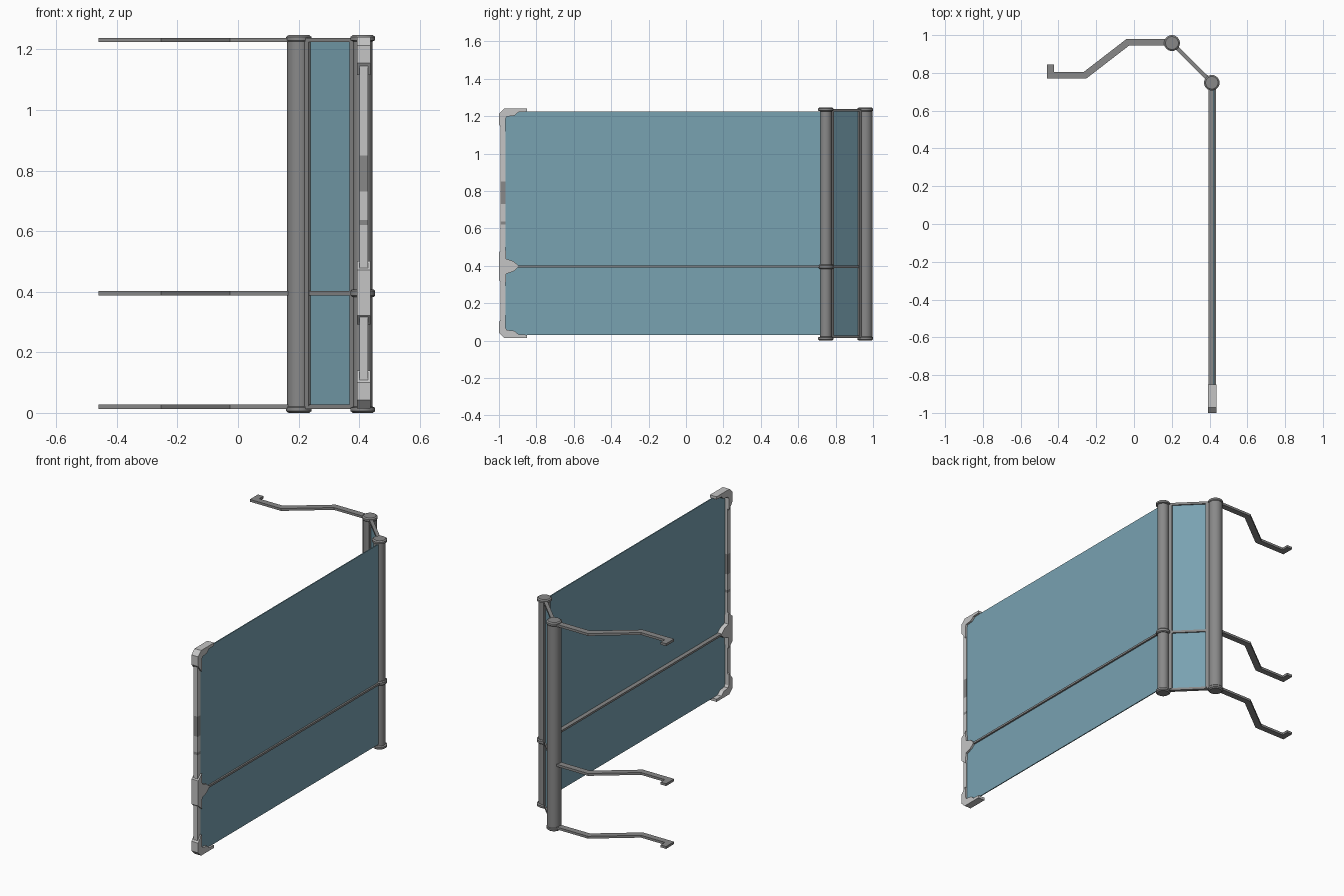
import bpy, bmesh, math
from mathutils import Vector, Matrix

if "Cube" in bpy.data.objects:
    bpy.data.objects.remove(bpy.data.objects["Cube"])


def material(name, rgb):
    m = bpy.data.materials.new(name)
    m.diffuse_color = (*rgb, 1)
    m.use_nodes = True
    m.node_tree.nodes["Principled BSDF"].inputs["Base Color"].default_value = m.diffuse_color
    return m


GREY = material("mid grey metal", (0.25, 0.25, 0.25))
LIGHT = material("light grey plastic", (0.56, 0.56, 0.56))
BLUE = material("blue panel", (0.19, 0.36, 0.44))


def finish(name, bm, mat):
    bmesh.ops.recalc_face_normals(bm, faces=bm.faces)
    me = bpy.data.meshes.new(name)
    bm.to_mesh(me)
    bm.free()
    ob = bpy.data.objects.new(name, me)
    bpy.context.collection.objects.link(ob)
    me.materials.append(mat)
    return ob


def prism(name, pts, lo, hi, mat, axis="z"):
    """Extrude a 2D outline: (x, y) along z, or (y, z) along x."""
    bm = bmesh.new()
    place = (lambda p, d: (p[0], p[1], d)) if axis == "z" else (lambda p, d: (d, p[0], p[1]))
    a = [bm.verts.new(place(p, lo)) for p in pts]
    b = [bm.verts.new(place(p, hi)) for p in pts]
    bm.faces.new(a)
    bm.faces.new(b)
    n = len(pts)
    for i in range(n):
        j = (i + 1) % n
        bm.faces.new((a[i], a[j], b[j], b[i]))
    return finish(name, bm, mat)


def box(name, x, y, z, mat):
    return prism(name, [(x[0], y[0]), (x[1], y[0]), (x[1], y[1]), (x[0], y[1])], z[0], z[1], mat)


def ribbon(path, w):
    """Outline of a flat bar of width w following a path, with mitred corners."""
    ps = [Vector(p) for p in path]
    left, right = [], []
    for i, p in enumerate(ps):
        d0 = (p - ps[i - 1]).normalized() if i else (ps[1] - p).normalized()
        d1 = (ps[i + 1] - p).normalized() if i < len(ps) - 1 else d0
        n0, n1 = Vector((-d0.y, d0.x)), Vector((-d1.y, d1.x))
        m = (n0 + n1) / (1 + n0.dot(n1)) * (w / 2)
        left.append(p + m)
        right.append(p - m)
    return [tuple(p) for p in left + right[::-1]]


def lathe(name, centre, profile, mat, seg=32):
    """Solid of revolution from (radius, z) points, closed at both ends."""
    bm = bmesh.new()
    rings = []
    for r, z in profile:
        rings.append([bm.verts.new((centre[0] + r * math.cos(2 * math.pi * k / seg),
                                    centre[1] + r * math.sin(2 * math.pi * k / seg), z))
                      for k in range(seg)])
    for a, b in zip(rings, rings[1:]):
        for k in range(seg):
            j = (k + 1) % seg
            bm.faces.new((a[k], a[j], b[j], b[k]))
    bm.faces.new(rings[0])
    bm.faces.new(rings[-1])
    ob = finish(name, bm, mat)
    bpy.context.view_layer.objects.active = ob
    ob.select_set(True)
    bpy.ops.object.shade_smooth_by_angle(angle=math.radians(30))
    ob.select_set(False)
    return ob


P1 = Vector((0.201, 0.958))   # rear post
P2 = Vector((0.412, 0.748))   # corner post
LEVELS = {"bottom": 0.02, "middle": 0.395, "top": 1.231}

# Posts with bevelled end caps
for name, c, r, rc in (("rear_post", P1, 0.039, 0.042), ("corner_post", P2, 0.032, 0.041)):
    lathe(name, c, [(r, 0.012), (r, 1.235)], GREY)
    for end, z0, s in (("bottom", 0.0, 1), ("top", 1.247, -1)):
        lathe(f"{name}_{end}_cap", c,
              [(rc - 0.008, z0), (rc, z0 + s * 0.006), (rc, z0 + s * 0.017), (r, z0 + s * 0.021)], GREY)

# Collar on the corner post at the middle rail
lathe("corner_post_collar", P2, [(0.036, 0.383), (0.041, 0.388), (0.041, 0.402), (0.036, 0.407)], GREY)

# Channels that hold the narrow panel against the posts
d = (P2 - P1).normalized()
for name, c, s, reach in (("rear_post_channel", P1, 1, 0.056), ("corner_post_channel", P2, -1, 0.052)):
    prism(name, ribbon([c, c + d * s * reach], 0.022), 0.022, 1.225, GREY)

# Hooked arms and short rails at three levels
arm = [(-0.442, 0.845), (-0.442, 0.787), (-0.26, 0.787), (-0.033, 0.962), (0.19, 0.962)]
for level, z in LEVELS.items():
    prism(f"{level}_arm", ribbon(arm, 0.036), z - 0.007, z + 0.007, GREY)
    prism(f"{level}_short_rail", ribbon([P1, P2], 0.02), z - 0.007, z + 0.007, GREY)

# Panels
prism("narrow_panel", ribbon([P1, P2], 0.006), 0.027, 1.224, BLUE)
box("wide_panel", (0.419, 0.425), (-0.972, 0.74), (0.03, 1.225), BLUE)

# Long middle rail across the wide panel
box("long_rail", (0.394, 0.435), (-0.93, 0.74), (0.390, 0.402), GREY)

# Front edge strip, with darker inserts
X0, X1 = 0.393, 0.437
for i, (z0, z1, m) in enumerate(((0.05, 0.62, LIGHT), (0.62, 0.636, GREY), (0.636, 0.73, LIGHT),
                                 (0.73, 0.85, GREY), (0.85, 1.06, LIGHT), (1.06, 1.20, LIGHT))):
    box(f"edge_strip_{i + 1}", (0.401, 0.429), (-0.993, -0.965), (z0, z1), m)

# Chamfered corner brackets, top and mirrored to the bottom
corner = [(-1, 1.155), (-1, 1.213), (-0.972, 1.24), (-0.85, 1.24), (-0.85, 1.224), (-0.895, 1.222),
          (-0.917, 1.203), (-0.958, 1.198), (-0.965, 1.185), (-0.965, 1.12), (-0.97, 1.115)]
prism("top_corner_bracket", corner, X0, X1, LIGHT, "x")
prism("bottom_corner_bracket", [(y, 1.255 - z) for y, z in corner], X0, X1, LIGHT, "x")

# Middle bracket with a pointed tongue around the long rail
half = [(-1, 0.075), (-0.965, 0.105), (-0.961, 0.04), (-0.922, 0.027), (-0.898, 0.006)]
tongue = [(y, 0.397 + z) for y, z in half] + [(y, 0.397 - z) for y, z in half[::-1]]
prism("middle_bracket", tongue, X0, X1, LIGHT, "x")
